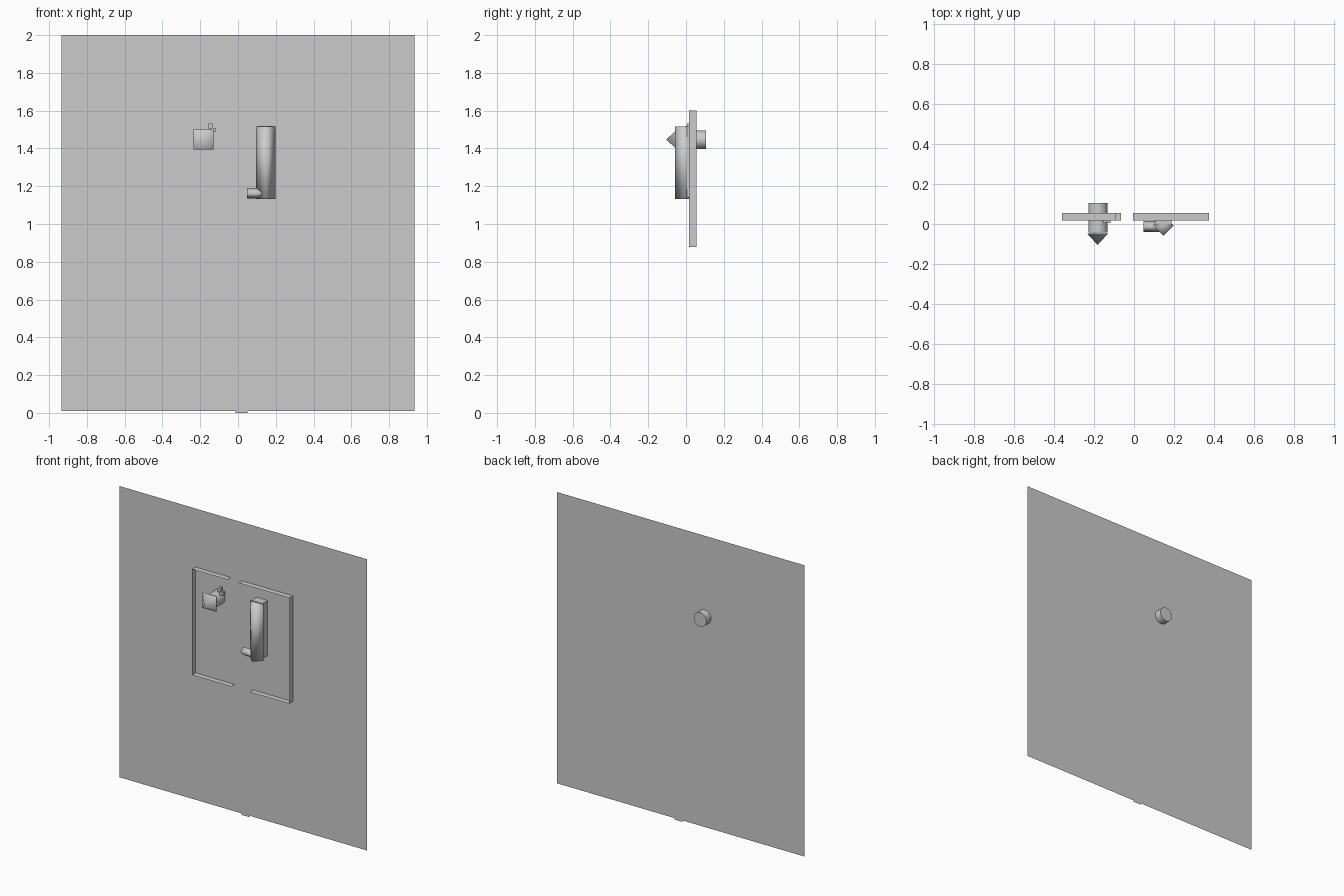
import bpy, bmesh, math
from mathutils import Matrix, Vector

if "Cube" in bpy.data.objects:
    bpy.data.objects.remove(bpy.data.objects["Cube"])

grey = bpy.data.materials.new("plain grey")
grey.use_nodes = True
colour = (0.6, 0.6, 0.6, 1)
grey.diffuse_color = colour
grey.node_tree.nodes["Principled BSDF"].inputs["Base Color"].default_value = colour

BACK = 0.055   # depth of the wall sheet
FRONT = 0.017  # front rim of the frame


def finish(name, bm, smooth=None):
    mesh = bpy.data.meshes.new(name)
    bm.to_mesh(mesh)
    bm.free()
    mesh.materials.append(grey)
    obj = bpy.data.objects.new(name, mesh)
    bpy.context.collection.objects.link(obj)
    if smooth:
        bpy.ops.object.select_all(action='DESELECT')
        obj.select_set(True)
        bpy.context.view_layer.objects.active = obj
        bpy.ops.object.shade_smooth_by_angle(angle=math.radians(smooth))
    return obj


def sheet(name, points):
    bm = bmesh.new()
    bm.faces.new([bm.verts.new(p) for p in points])
    return finish(name, bm)


def box(name, lo, hi):
    lo, hi = Vector(lo), Vector(hi)
    bm = bmesh.new()
    bmesh.ops.create_cube(bm, size=1, matrix=Matrix.Translation((lo + hi) / 2)
                          @ Matrix.Diagonal((*(hi - lo), 1)))
    return finish(name, bm)


def rod(name, start, end, r1, r2, sides, turn=0, smooth=100):
    start, end = Vector(start), Vector(end)
    axis = end - start
    bm = bmesh.new()
    bmesh.ops.create_cone(
        bm, cap_ends=True, segments=sides, radius1=r1, radius2=r2, depth=axis.length,
        matrix=Matrix.Translation((start + end) / 2)
        @ axis.to_track_quat('Z', 'Y').to_matrix().to_4x4()
        @ Matrix.Rotation(math.radians(turn), 4, 'Z'))
    bmesh.ops.remove_doubles(bm, verts=bm.verts, dist=1e-5)
    return finish(name, bm, smooth)


# Wall sheet with a small tab on its lower edge
sheet("wall", [(x, BACK, z) for x, z in (
    (-0.935, 0.01), (-0.012, 0.01), (-0.012, 0), (0.05, 0), (0.05, 0.01),
    (0.935, 0.01), (0.935, 2), (-0.935, 2))])

# Inner panel lying on the wall
sheet("panel", [(x, BACK - 0.005, z) for x, z in (
    (-0.276, 0.963), (0.25, 0.963), (0.25, 1.558), (-0.276, 1.558))])

# Thin frame strips, with gaps in the top and bottom
for name, x, in (("frame_right_side", -0.36), ("frame_left_side", 0.376)):
    sheet(name, [(x, FRONT, 0.877), (x, BACK, 0.877), (x, BACK, 1.6), (x, FRONT, 1.6)])
for name, x0, x1, z in (("frame_top_right", -0.36, -0.092, 1.6),
                        ("frame_top_left", -0.006, 0.376, 1.6),
                        ("frame_bottom_right", -0.36, -0.065, 0.877),
                        ("frame_bottom_left", 0.075, 0.376, 0.877)):
    sheet(name, [(x0, FRONT, z), (x1, FRONT, z), (x1, BACK, z), (x0, BACK, z)])

# Round peg through the wall with a four-sided point
rod("peg", (-0.18, 0.105, 1.446), (-0.18, -0.042, 1.446), 0.048, 0.048, 32, smooth=40)
rod("peg_point", (-0.182, -0.047, 1.447), (-0.182, -0.105, 1.447),
    0.053 * math.sqrt(2), 0, 4, turn=45)

# Two small cubes beside the peg
box("upper_cube", (-0.156, 0.004, 1.505), (-0.135, 0.028, 1.532))
box("lower_cube", (-0.142, 0.004, 1.486), (-0.118, 0.028, 1.508))

# Upright bar with a diamond section, its backing and a short side lever
rod("bar", (0.147, -0.007, 1.132), (0.147, -0.007, 1.515), 0.052, 0.052, 4)
box("bar_backing", (0.105, -0.005, 1.143), (0.188, BACK, 1.52))
rod("lever", (0.047, -0.013, 1.162), (0.147, -0.013, 1.162), 0.028, 0.028, 4)
